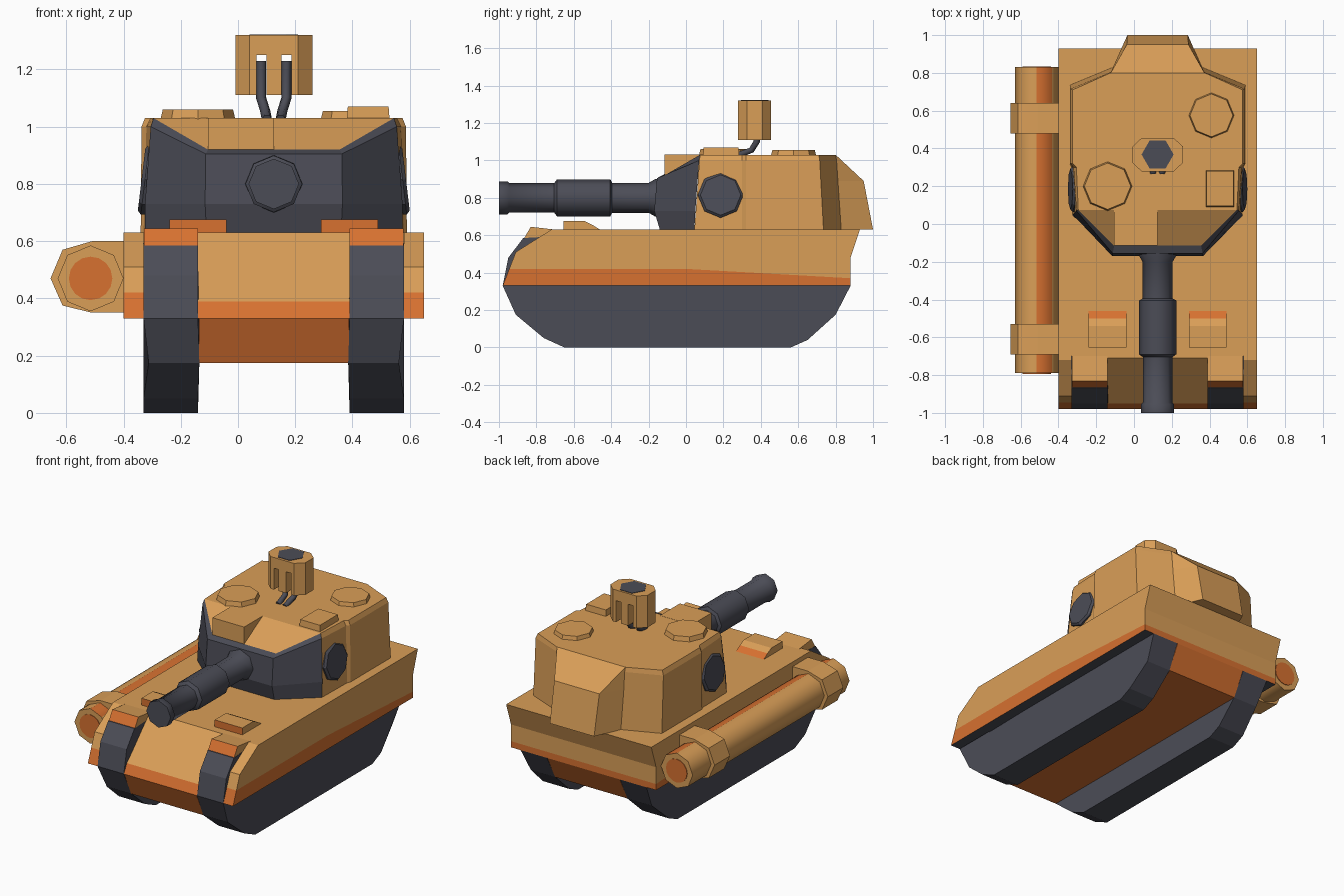
import bpy, bmesh, math
from mathutils import Vector

if "Cube" in bpy.data.objects:
    bpy.data.objects.remove(bpy.data.objects["Cube"])

CX = 0.125  # centre line of the vehicle body


def material(name, rgb):
    m = bpy.data.materials.new(name)
    m.diffuse_color = (*rgb, 1)
    m.use_nodes = True
    m.node_tree.nodes["Principled BSDF"].inputs["Base Color"].default_value = m.diffuse_color
    return m


TAN = material("sand tan", (0.70, 0.345, 0.097))
ORANGE = material("burnt orange", (0.68, 0.165, 0.030))
GREY = material("dark grey", (0.071, 0.073, 0.094))


def loft(name, rings, mats, rule=None, smooth=False):
    """Bridge equal-sized rings of points and cap both ends."""
    bm = bmesh.new()
    vs = [[bm.verts.new(p) for p in r] for r in rings]
    n = len(rings[0])
    for a, b in zip(vs, vs[1:]):
        for i in range(n):
            j = (i + 1) % n
            bm.faces.new((a[i], a[j], b[j], b[i]))
    bm.faces.new(vs[0])
    bm.faces.new(vs[-1])
    bmesh.ops.recalc_face_normals(bm, faces=bm.faces)
    bm.normal_update()
    if rule:
        for f in bm.faces:
            f.material_index = rule(f.normal, f.calc_center_median())
    me = bpy.data.meshes.new(name)
    bm.to_mesh(me)
    bm.free()
    for m in mats:
        me.materials.append(m)
    ob = bpy.data.objects.new(name, me)
    bpy.context.collection.objects.link(ob)
    if smooth:
        bpy.ops.object.select_all(action='DESELECT')
        ob.select_set(True)
        bpy.context.view_layer.objects.active = ob
        bpy.ops.object.shade_smooth_by_angle(angle=math.radians(50))
    return ob


def prism_x(name, prof, x0, x1, mats, rule=None):
    return loft(name, [[(x, y, z) for y, z in prof] for x in (x0, x1)], mats, rule)


def prism_z(name, pts, z0, z1, mats, top=1.0):
    c = Vector((sum(p[0] for p in pts), sum(p[1] for p in pts))) / len(pts)
    up = [c + (Vector(p) - c) * top for p in pts]
    return loft(name, [[(x, y, z0) for x, y in pts], [(x, y, z1) for x, y in up]], mats)


def ngon(cx, cy, r, n, phase=0.0):
    return [(cx + r * math.cos(phase + math.tau * i / n),
             cy + r * math.sin(phase + math.tau * i / n)) for i in range(n)]


def lathe_y(name, cx, cz, steps, mats, n=8, rule=None):
    return loft(name, [[(x, y, z) for x, z in ngon(cx, cz, r, n)] for y, r in steps],
                mats, rule, True)


def sym(half, z):
    """Ring symmetric about the centre line; half = [(offset, y)] or [(offset, y, z)]."""
    h = [(*p, z) if len(p) == 2 else p for p in half]
    return [(CX + o, y, w) for o, y, w in h] + [(CX - o, y, w) for o, y, w in reversed(h)]


def rect(x0, x1, y0, y1):
    return [(x0, y0), (x1, y0), (x1, y1), (x0, y1)]


# Hull: a lower orange band and upper tan body, in strips across the width
def hull_strip(name, x0, x1, low, up):
    prism_x(name + "_band", low + [(0.88, 0.37), (0.88, 0.33)], x0, x1, [ORANGE, GREY],
            lambda n, c: int(n.z < -0.9))
    prism_x(name, up + [(0.93, 0.63), (0.88, 0.48), (0.88, 0.37), (0, low[-1][1])], x0, x1, [TAN])


hull_strip("hull_centre", CX - 0.265, CX + 0.265, [(-0.98, 0.33), (-0.95, 0.39), (0, 0.39)],
           [(-0.95, 0.39), (-0.71, 0.63)])

for s, side in ((-1, "left"), (1, "right")):
    def X(o):
        return CX + s * o
    hull_strip(side + "_fender", X(0.455), X(0.525), [(-0.98, 0.33), (-0.945, 0.42), (0, 0.42)],
               [(-0.945, 0.42), (-0.91, 0.51), (-0.72, 0.63)])
    hull_strip(side + "_track_cover", X(0.265), X(0.455), [(-0.7, 0.33), (-0.7, 0.42), (0, 0.42)],
               [(-0.7, 0.42), (-0.7, 0.63)])

    # Track, pinched slightly part way up
    prof = [(-0.98, 0.33), (-0.95, 0.48), (-0.87, 0.585), (-0.6, 0.60), (-0.6, 0.4), (0.86, 0.4),
            (0.88, 0.33), (0.80, 0.175), (0.65, 0.04), (0.56, 0), (-0.65, 0), (-0.76, 0.05),
            (-0.91, 0.175)]
    track = prism_x(side + "_track", prof, X(0.265), X(0.455), [GREY])
    for v in track.data.vertices:
        if abs(v.co.z - 0.175) < 0.01:
            v.co.x = X(0.26) if abs(v.co.x - CX) < 0.3 else X(0.437)

    # Mudguard over the track front, and deck block
    prism_x(side + "_mudguard", [(-0.865, 0.585), (-0.83, 0.645), (-0.70, 0.63), (-0.70, 0.585)],
            X(0.265), X(0.453), [TAN, ORANGE], lambda n, c: int(n.y < -0.5))
    prism_x(side + "_deck_block", [(-0.655, 0.62), (-0.655, 0.675), (-0.54, 0.675),
                                   (-0.50, 0.655), (-0.46, 0.63), (-0.46, 0.62)],
            X(0.165), X(0.365), [TAN, ORANGE],
            lambda n, c: int(n.y < -0.5 or (n.y > 0.3 and c.y > -0.5)))

    # Octagonal disc on the turret cheek, leaning outward at the bottom
    loft(side + "_turret_disc",
         [[(X(o - (z - 0.815) * 0.12), y, z) for y, z in ngon(0.185, 0.815, r, 8)]
          for o, r in ((0.40, 0.122), (0.450, 0.122), (0.462, 0.108))], [GREY])

# Belly between the tracks
prism_x("belly", [(-0.98, 0.33), (-0.91, 0.175), (0.80, 0.175), (0.88, 0.33)],
        CX - 0.262, CX + 0.262, [ORANGE])

# Turret body
loft("turret_body", [
    sym([(0.45, 0.045), (0.455, 0.30), (0.465, 0.32), (0.465, 0.735), (0.235, 0.83)], 0.63),
    sym([(0.43, 0.072), (0.445, 0.30), (0.462, 0.32), (0.462, 0.715), (0.247, 0.805)], 1.00),
    sym([(0.42, 0.075), (0.43, 0.30), (0.45, 0.32), (0.45, 0.71), (0.25, 0.80)], 1.03)], [TAN])

# Turret rear bustle with sloping top
loft("turret_bustle", [
    sym([(0.235, 0.70), (0.235, 0.83), (0.16, 1.0)], 0.63),
    sym([(0.24, 0.70), (0.245, 0.81), (0.163, 0.95)], 0.89),
    sym([(0.24, 0.70), (0.25, 0.795), (0.248, 0.80)], 1.03)], [TAN])

# Grey gun shield with tan sloping roof
loft("gun_shield", [
    sym([(0.45, 0.045), (0.235, -0.14)], 0.63),
    sym([(0.45, 0.05), (0.24, -0.17)], 0.73),
    sym([(0.43, 0.070, 1.0), (0.238, -0.155, 0.905)], 0),
    sym([(0.42, 0.075, 1.03), (0.23, -0.115, 0.92)], 0)], [GREY, TAN],
    lambda n, c: int(n.z > 0.8 and c.z > 0.97))

# Gun barrel with sleeve and muzzle
lathe_y("gun_barrel", CX, 0.80,
        [(-0.10, 0.10), (-0.165, 0.10), (-0.20, 0.08), (-0.395, 0.08), (-0.405, 0.099),
         (-0.69, 0.099), (-0.705, 0.078), (-0.945, 0.078), (-0.955, 0.088), (-1.0, 0.088)], [GREY])

# Roof fittings
prism_z("roof_front_box", rect(-0.105, 0.125, -0.115, 0.09), 0.90, 1.031, [TAN])
prism_z("roof_right_box", rect(0.38, 0.53, 0.09, 0.285), 1.02, 1.07, [TAN], 0.95)
prism_z("left_hatch", ngon(-0.14, 0.20, 0.132, 8), 1.02, 1.06, [TAN], 0.93)
prism_z("right_hatch", ngon(0.41, 0.575, 0.122, 8), 1.02, 1.055, [TAN], 0.93)

# Sight head: chamfered box with two slots through its lower part
Y0, Y1 = 0.278, 0.455
prism_z("sight_top", [(0.04, Y0), (0.21, Y0), (0.26, 0.325), (0.26, 0.41), (0.21, Y1),
                      (0.04, Y1), (-0.008, 0.41), (-0.008, 0.325)], 1.25, 1.32, [TAN])
prism_z("sight_left", [(0.04, Y0), (0.065, Y0), (0.065, Y1), (0.04, Y1),
                       (-0.008, 0.41), (-0.008, 0.325)], 1.11, 1.25, [TAN])
prism_z("sight_right", [(0.21, Y0), (0.187, Y0), (0.187, Y1), (0.21, Y1),
                        (0.26, 0.41), (0.26, 0.325)], 1.11, 1.25, [TAN])
prism_z("sight_middle", rect(0.10, 0.152, Y0, Y1), 1.11, 1.25, [TAN])
prism_z("sight_lens", ngon(CX, 0.368, 0.085, 6), 1.318, 1.323, [GREY])

# Bent legs holding the sight
for s, side in ((-1, "left"), (1, "right")):
    cu = bpy.data.curves.new(side + "_sight_leg", 'CURVE')
    cu.dimensions = '3D'
    cu.bevel_depth = 0.018
    cu.bevel_resolution = 1
    cu.use_fill_caps = True
    sp = cu.splines.new('POLY')
    path = [(0.024, 0.27, 1.025), (0.03, 0.35, 1.055), (0.044, 0.378, 1.10), (0.044, 0.378, 1.23)]
    sp.points.add(len(path) - 1)
    for p, (o, y, z) in zip(sp.points, path):
        p.co = (CX + s * o, y, z, 1)
    cu.materials.append(GREY)
    bpy.context.collection.objects.link(bpy.data.objects.new(side + "_sight_leg", cu))

# Side canister with a painted stripe, end plates and clamps
KX, KZ = -0.515, 0.47
lathe_y("canister", KX, KZ, [(-0.79, 0.115), (0.83, 0.115)], [TAN, ORANGE],
        rule=lambda n, c: int(n.x > 0.2 and n.z > 0.8))
for name, a, b in (("front", -0.794, -0.788), ("back", 0.828, 0.834)):
    lathe_y("canister_" + name + "_plate", KX, KZ, [(a, 0.076), (b, 0.076)], [ORANGE], 16)
for name, a, b in (("front", -0.69, -0.53), ("back", 0.48, 0.64)):
    prof = [(-0.395, 0.60), (-0.51, 0.60), (-0.613, 0.57), (-0.655, 0.47), (-0.613, 0.375),
            (-0.51, 0.35), (-0.395, 0.35)]
    loft("canister_" + name + "_clamp", [[(x, y, z) for x, z in prof] for y in (a, b)], [TAN])
